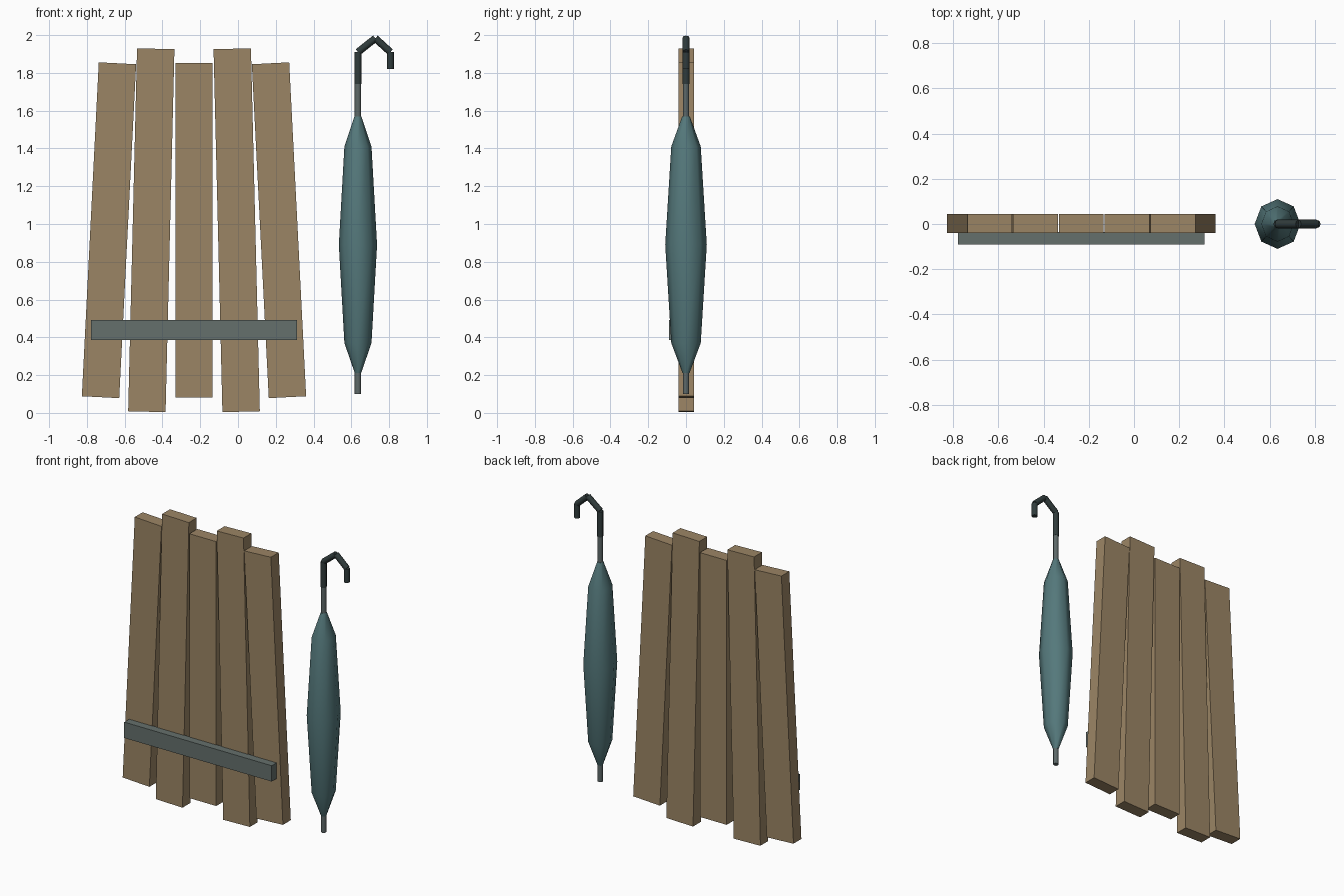
import bpy, math
from mathutils import Vector

if "Cube" in bpy.data.objects:
    bpy.data.objects.remove(bpy.data.objects["Cube"])


def material(name, rgb):
    m = bpy.data.materials.new(name)
    m.diffuse_color = (*rgb, 1)
    m.use_nodes = True
    m.node_tree.nodes["Principled BSDF"].inputs["Base Color"].default_value = m.diffuse_color
    return m


WOOD = material("wood", (0.33, 0.235, 0.13))
BAR = material("bar_grey", (0.13, 0.16, 0.15))
CLOTH = material("cloth", (0.09, 0.19, 0.2))
ROD = material("rod_grey", (0.11, 0.14, 0.14))
DARK = material("handle_dark", (0.03, 0.045, 0.045))


def box(name, loc, size, mat, tilt=0):
    bpy.ops.mesh.primitive_cube_add(size=1, location=loc, rotation=(0, tilt, 0))
    o = bpy.context.object
    o.name = name
    o.scale = size
    o.data.materials.append(mat)
    return o


def tube(name, a, b, r, mat):
    a, b = Vector(a), Vector(b)
    d = b - a
    bpy.ops.mesh.primitive_cylinder_add(vertices=8, radius=r, depth=d.length, location=(a + b) / 2)
    o = bpy.context.object
    o.name = name
    o.rotation_euler = d.to_track_quat('Z', 'Y').to_euler()
    o.data.materials.append(mat)
    bpy.ops.object.shade_smooth_by_angle(angle=math.radians(50))
    return o


# Fanned planks, mirrored about the middle one
MID = -0.233
for i, (dx, length, deg) in enumerate([(-0.45, 1.77, 2.9), (-0.226, 1.922, 1.4), (0, 1.77, 0),
                                       (0.226, 1.922, -1.4), (0.45, 1.77, -2.9)]):
    box(f"plank_{i + 1}", (MID + dx, 0.002, 0.967), (0.198, 0.083, length), WOOD, math.radians(deg))

# Cross bar on the front
box("cross_bar", (MID, -0.063, 0.438), (1.092, 0.056, 0.106), BAR)

# Folded umbrella canopy: eight-sided lathe, slightly narrower in x
UX = 0.635
profile = [(0.018, 0.21), (0.078, 0.37), (0.11, 0.89), (0.078, 1.41), (0.02, 1.57)]
N = 8
verts = [(r * 0.92 * math.cos(math.tau * k / N), r * math.sin(math.tau * k / N), z)
         for r, z in profile for k in range(N)]
faces = [(j * N + k, j * N + (k + 1) % N, (j + 1) * N + (k + 1) % N, (j + 1) * N + k)
         for j in range(len(profile) - 1) for k in range(N)]
faces += [tuple(reversed(range(N))), tuple(range(len(verts) - N, len(verts)))]
mesh = bpy.data.meshes.new("umbrella_canopy")
mesh.from_pydata(verts, [], faces)
canopy = bpy.data.objects.new("umbrella_canopy", mesh)
canopy.location.x = UX
bpy.context.collection.objects.link(canopy)
mesh.materials.append(CLOTH)
bpy.ops.object.select_all(action='DESELECT')
canopy.select_set(True)
bpy.context.view_layer.objects.active = canopy
bpy.ops.object.shade_smooth_by_angle(angle=math.radians(50))

# Umbrella rod through the canopy
tube("umbrella_rod", (UX, 0, 0.10), (UX, 0, 1.75), 0.017, ROD)

# Hooked handle from straight pieces
path = [(UX, 0, 1.74), (UX, 0, 1.91), (0.727, 0, 1.983), (0.807, 0, 1.91), (0.807, 0, 1.82)]
for i in range(4):
    tube(f"umbrella_handle_{i + 1}", path[i], path[i + 1], 0.019, DARK)
